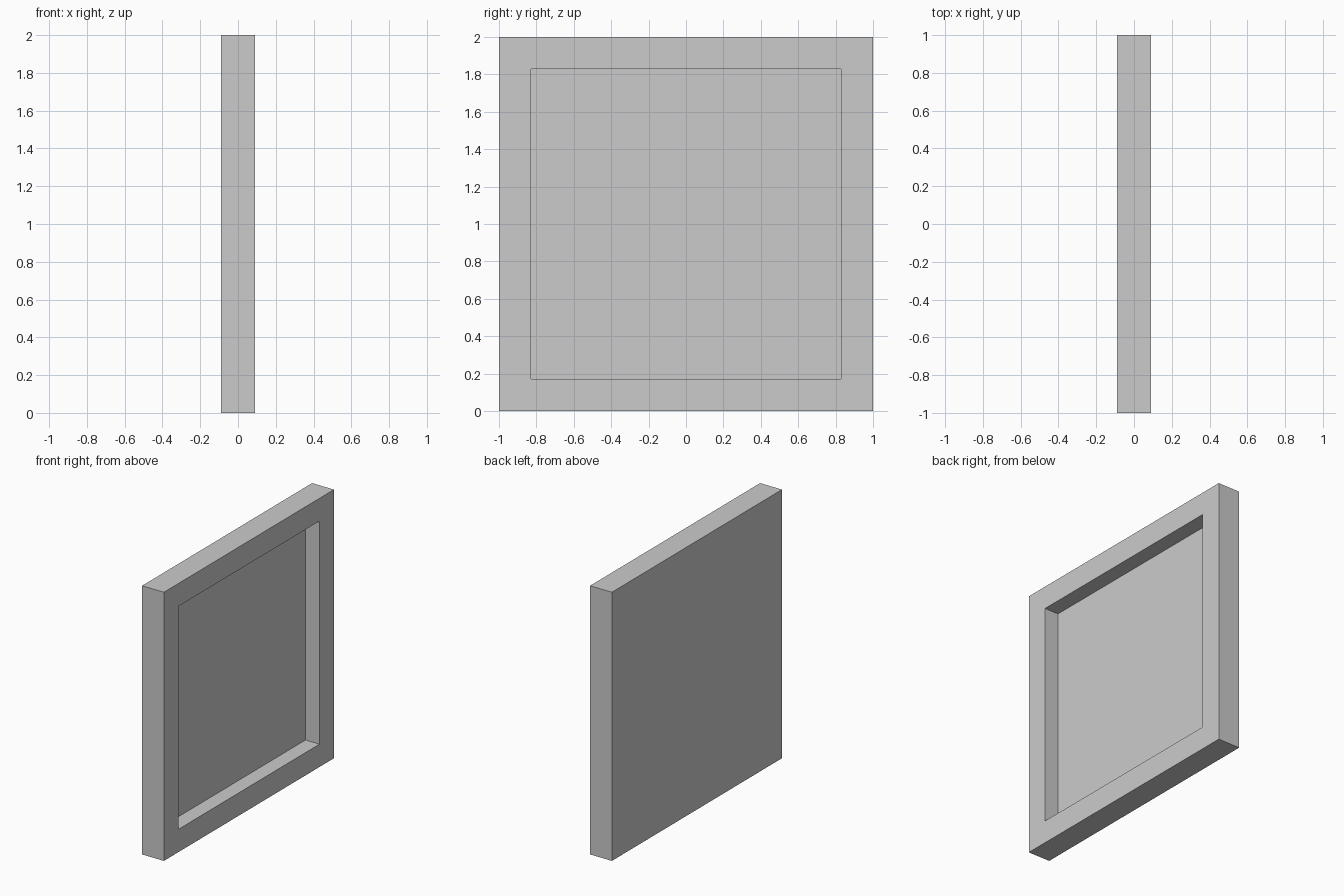
import bpy, bmesh
from mathutils import Vector

if "Cube" in bpy.data.objects:
    bpy.data.objects.remove(bpy.data.objects["Cube"])

HALF, THICK = 1.0, 0.09          # outer half size, half thickness
OPEN, LIP, FLOOR = 0.83, 0.03, -0.025  # opening half size, lip depth, recess floor


def ring(bm, half, x):
    """Square loop in the YZ plane, centred at z = 1."""
    return [bm.verts.new(Vector((x, y * half, 1 + z * half)))
            for y, z in ((-1, -1), (1, -1), (1, 1), (-1, 1))]


# Framed panel: back face, outer edge, front border, recess walls, recess floor
bm = bmesh.new()
rings = [ring(bm, h, x) for h, x in (
    (HALF, -THICK), (HALF, THICK), (OPEN, THICK), (OPEN, LIP), (OPEN, FLOOR))]
bm.faces.new(rings[0])
for a, b in zip(rings, rings[1:]):
    for i in range(4):
        j = (i + 1) % 4
        bm.faces.new((a[i], a[j], b[j], b[i]))
bm.faces.new(rings[-1])
bmesh.ops.recalc_face_normals(bm, faces=bm.faces)

mesh = bpy.data.meshes.new("framed_wall_panel")
bm.to_mesh(mesh)
bm.free()
panel = bpy.data.objects.new("framed_wall_panel", mesh)
bpy.context.collection.objects.link(panel)
